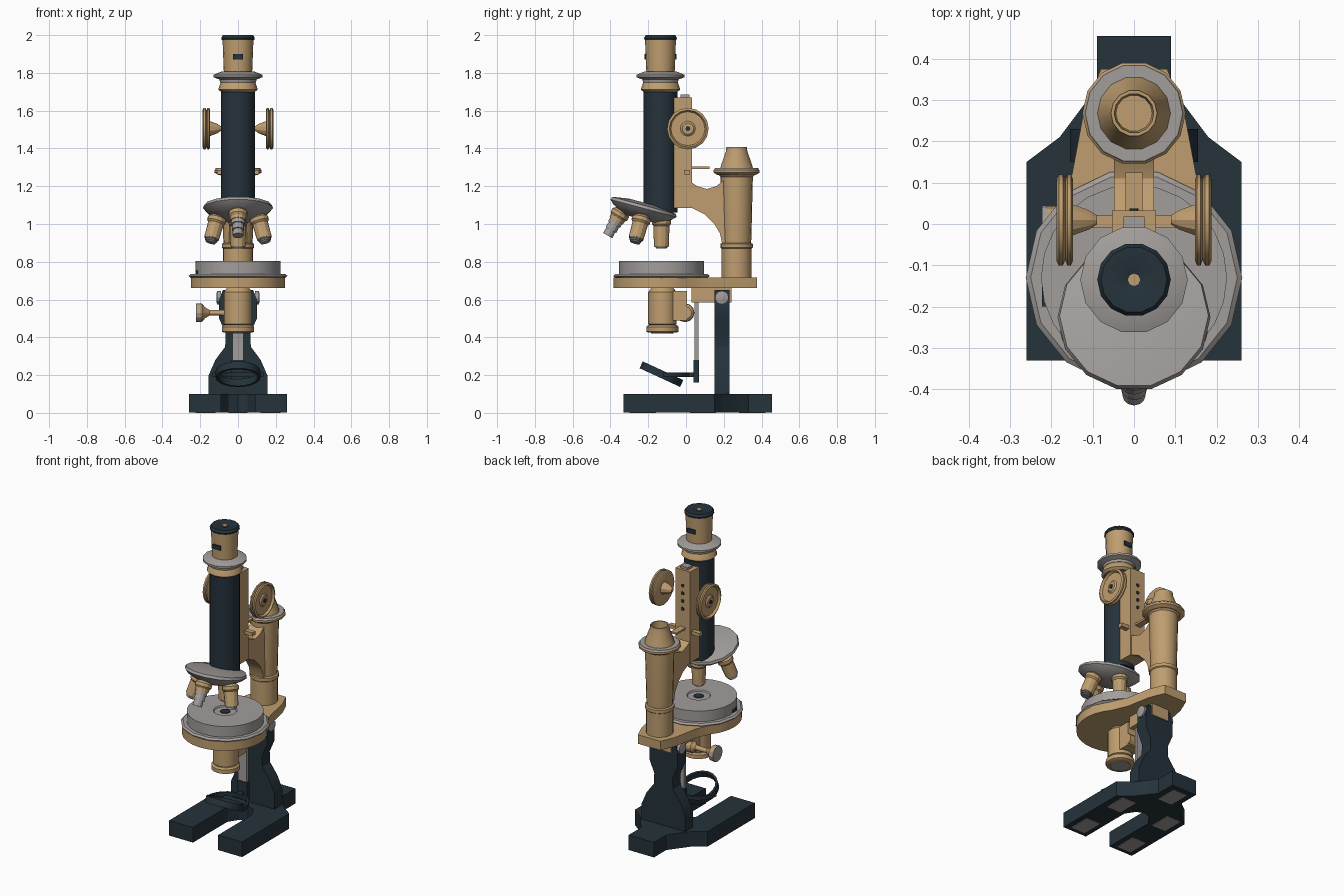
import bpy
import bmesh
from math import pi, sin, cos, radians
from mathutils import Vector

cube = bpy.data.objects.get("Cube")
if cube:
    bpy.data.objects.remove(cube)


def material(name, rgb):
    m = bpy.data.materials.new(name)
    m.use_nodes = True
    m.diffuse_color = (*rgb, 1)
    m.node_tree.nodes["Principled BSDF"].inputs["Base Color"].default_value = (*rgb, 1)
    return m


BRASS = material("brass", (0.52, 0.34, 0.16))
DARK = material("dark blue enamel", (0.018, 0.032, 0.043))
STEEL = material("grey steel", (0.36, 0.34, 0.33))
UP = Vector((0, 0, 1))
parts = []


def finish(name, bm, mat):
    bmesh.ops.recalc_face_normals(bm, faces=bm.faces)
    me = bpy.data.meshes.new(name)
    bm.to_mesh(me)
    bm.free()
    me.materials.append(mat)
    ob = bpy.data.objects.new(name, me)
    bpy.context.collection.objects.link(ob)
    parts.append(ob)
    return ob


def lathe(name, mat, loc, profile, axis=UP, segs=16, loop=False):
    """Revolve (radius, height) points; open profiles are closed onto the axis."""
    if not loop:
        profile = [(0, profile[0][1])] + profile + [(0, profile[-1][1])]
    bm = bmesh.new()
    vs = [bm.verts.new((r, 0, z)) for r, z in profile]
    es = [bm.edges.new(p) for p in zip(vs, vs[1:])]
    if loop:
        es.append(bm.edges.new((vs[-1], vs[0])))
    bmesh.ops.spin(bm, geom=vs + es, cent=(0, 0, 0), axis=UP, angle=2 * pi, steps=segs)
    bmesh.ops.remove_doubles(bm, verts=bm.verts, dist=0.0002)
    q = UP.rotation_difference(Vector(axis))
    for v in bm.verts:
        v.co = q @ v.co + Vector(loc)
    return finish(name, bm, mat)


def prism(name, mat, outline, axis, lo, hi):
    """Extrude a flat outline between lo and hi along x, y or z."""
    place = {"x": lambda a, b, t: (t, a, b), "y": lambda a, b, t: (a, t, b),
             "z": lambda a, b, t: (a, b, t)}[axis]
    bm = bmesh.new()
    face = bm.faces.new([bm.verts.new(place(a, b, lo)) for a, b in outline])
    ext = bmesh.ops.extrude_face_region(bm, geom=[face])["geom"]
    bmesh.ops.translate(bm, vec=place(0, 0, hi - lo),
                        verts=[g for g in ext if isinstance(g, bmesh.types.BMVert)])
    return finish(name, bm, mat)


def mirrored(half):
    return half + [(-a, b) for a, b in reversed(half) if a > 0]


def box(name, mat, x, y, z):
    return prism(name, mat, [(x[0], y[0]), (x[1], y[0]), (x[1], y[1]), (x[0], y[1])], "z", *z)


# Horseshoe foot with pads underneath
prism("foot", DARK, mirrored([(0, 0.1), (0.05, 0.08), (0.09, 0.02), (0.09, -0.33), (0.26, -0.33),
                              (0.26, 0.15), (0.18, 0.21), (0.12, 0.29), (0.09, 0.33),
                              (0.09, 0.455)]), "z", 0.003, 0.1)
for i, (x, y) in enumerate([(-0.175, -0.23), (0.175, -0.23), (-0.17, 0.09), (0.17, 0.09), (0, 0.35)]):
    box(f"foot_pad_{i}", STEEL, (x - 0.05, x + 0.05), (y - 0.07, y + 0.07), (0, 0.004))

# Pillar and tilting joint
prism("pillar", DARK, mirrored([(0.155, 0.1), (0.155, 0.2), (0.12, 0.28), (0.068, 0.35),
                                (0.065, 0.42), (0.1, 0.5), (0.1, 0.6), (0.08, 0.65)]), "y", 0.15, 0.23)
for s in (-1, 1):
    lathe(f"joint_cap_{s}", STEEL, (s * 0.1, 0.19, 0.61), [(0.036, -0.01), (0.036, 0.01), (0.02, 0.015)],
          (s, 0, 0), 12)
box("joint_block", BRASS, (-0.06, 0.06), (0.03, 0.24), (0.585, 0.67))

# Mirror rod, ring and fork
box("mirror_rod", STEEL, (-0.03, 0.03), (0.045, 0.065), (0.27, 0.66))
box("rod_end", DARK, (-0.035, 0.035), (0.04, 0.068), (0.16, 0.28))
lathe("mirror_ring", DARK, (0, -0.13, 0.205), [(0.118, -0.02), (0.118, 0.02), (0.105, 0.02), (0.105, -0.02)],
      (0, 0.42, 0.91), 20, True)
arc = [(r * cos(a), -0.12 + r * sin(a)) for r, a in
       [(0.135, pi * i / 12) for i in range(13)] + [(0.12, pi * i / 12) for i in range(12, -1, -1)]]
prism("mirror_fork", DARK, arc, "z", 0.19, 0.215)
box("fork_stem", DARK, (-0.015, 0.015), (0.005, 0.05), (0.19, 0.215))

# Stage plate and round stage
ring = [(0.25 * cos(radians(a)), -0.135 + 0.25 * sin(radians(a))) for a in range(-90, 41, 13)]
prism("stage_plate", BRASS, mirrored(ring + [(0.15, 0.12), (0.12, 0.28), (0.08, 0.375)]), "z", 0.66, 0.718)
stage = (0, -0.13, 0)
lathe("stage_flange", STEEL, stage, [(0.25, 0.715), (0.262, 0.725), (0.25, 0.735)], segs=14)
lathe("round_stage", STEEL, stage, [(0.225, 0.73), (0.225, 0.803), (0.07, 0.803), (0.065, 0.795)], segs=24)
lathe("stage_hole", DARK, stage, [(0.03, 0.794), (0.03, 0.799)], segs=10)
box("stage_clip", DARK, (-0.222, -0.185), (-0.2, -0.15), (0.725, 0.755))

# Condenser below the stage, with its focus knob
lathe("condenser", BRASS, (0, -0.125, 0), [(0.06, 0.46), (0.075, 0.47), (0.075, 0.64), (0.06, 0.66)])
lathe("condenser_ring", BRASS, (0, -0.125, 0), [(0.075, 0.425), (0.085, 0.43), (0.085, 0.455), (0.075, 0.465)])
lathe("condenser_lens", STEEL, (0, -0.125, 0), [(0.06, 0.42), (0.06, 0.43)])
box("condenser_bracket", BRASS, (-0.05, 0.05), (-0.07, 0.005), (0.49, 0.645))
lathe("condenser_knob", BRASS, (-0.05, -0.005, 0.53),
      [(0.035, -0.1), (0.035, 0.0), (0.016, 0.02), (0.014, 0.1), (0.03, 0.125), (0.048, 0.14), (0.048, 0.16)],
      (-1, 0, 0), 12)
lathe("condenser_knob_face", STEEL, (-0.21, -0.005, 0.53), [(0.05, 0), (0.05, 0.012)], (-1, 0, 0), 12)

# Column with flange and open conical cap
col = (0, 0.268, 0)
lathe("column", BRASS, col, [(0.08, 0.7), (0.08, 0.87), (0.086, 0.875), (0.086, 0.895), (0.076, 0.9),
                             (0.078, 0.92), (0.086, 1.25), (0.1, 1.265)], segs=20)
lathe("column_flange", BRASS, col, [(0.105, 1.26), (0.125, 1.272), (0.125, 1.285), (0.118, 1.292)], segs=14)
lathe("column_flange_top", STEEL, col, [(0.12, 1.29), (0.118, 1.296)], segs=14)
lathe("column_cap", BRASS, col, [(0.09, 1.29), (0.085, 1.31), (0.058, 1.385), (0.056, 1.408),
                                 (0.048, 1.408), (0.044, 1.34)], segs=14)

# Curved arm joining column and slide
prism("arm", BRASS, [(0.03, 1.22), (0.06, 1.2), (0.11, 1.185), (0.16, 1.2), (0.21, 1.24), (0.25, 1.24),
                     (0.25, 0.9), (0.19, 0.9), (0.18, 0.95), (0.15, 1.0), (0.1, 1.05), (0.03, 1.085)],
      "x", -0.048, 0.048)

# Focus slide and rack
box("focus_slide", BRASS, (-0.053, 0.053), (-0.08, 0.033), (1.085, 1.67))
box("focus_rack", STEEL, (-0.025, 0.025), (-0.03, 0.018), (1.6, 1.685))
box("slide_stop", BRASS, (-0.11, 0.11), (-0.01, 0.02), (1.262, 1.285))
box("stop_lever", BRASS, (-0.02, 0.02), (0.03, 0.125), (1.292, 1.304))
for i in range(4):
    lathe(f"slide_screw_{i}", DARK, (0, 0.032, 1.42 + 0.05 * i), [(0.011, 0), (0.011, 0.006)], (0, 1, 0), 8)

# Focus knobs with dished rims and inner hubs
for s in (-1, 1):
    lathe(f"focus_knob_{s}", BRASS, (s * 0.148, 0.01, 1.505),
          [(0.1, 0), (0.11, 0.005), (0.11, 0.013), (0.098, 0.018), (0.11, 0.024), (0.11, 0.034), (0.098, 0.04),
           (0.09, 0.026), (0.04, 0.026), (0.03, 0.034)], (s, 0, 0), 16)
    lathe(f"knob_hub_{s}", BRASS, (s * 0.09, 0.01, 1.505), [(0.012, 0), (0.025, 0.02), (0.04, 0.06)], (s, 0, 0), 10)
    lathe(f"knob_pin_{s}", DARK, (s * 0.18, 0.01, 1.505), [(0.013, 0), (0.013, 0.007)], (s, 0, 0), 8)

# Body tube and eyepiece
tube = (0, -0.135, 0)
lathe("body_tube", DARK, tube, [(0.09, 1.06), (0.09, 1.7)], segs=20)
lathe("tube_collar", BRASS, tube, [(0.09, 1.7), (0.105, 1.712), (0.092, 1.75), (0.08, 1.765)])
lathe("tube_flange", STEEL, tube, [(0.095, 1.75), (0.098, 1.765), (0.13, 1.777), (0.13, 1.79), (0.085, 1.808)], segs=14)
lathe("eyepiece", BRASS, tube, [(0.075, 1.8), (0.082, 1.98)])
lathe("eyepiece_cap", DARK, tube, [(0.086, 1.975), (0.089, 1.985), (0.08, 2.0), (0.03, 2.0), (0.018, 1.994)], segs=14)
lathe("eye_lens", BRASS, tube, [(0.015, 1.99), (0.015, 1.997)], segs=8)
for s in (-1, 1):
    y = -0.135 + s * 0.08
    box(f"eyepiece_plate_{s}", DARK, (-0.027, 0.027), (y - 0.004, y + 0.004), (1.872, 1.9))

# Tilted revolving nosepiece
lathe("nosepiece", STEEL, (0, -0.225, 1.085), [(0.09, -0.06), (0.165, -0.022), (0.185, -0.002), (0.18, 0.014),
                                               (0.09, 0.028)], (0, 0.26, 0.97), 14)


# Objectives splayed around it
def objective(name, base, direction, steel_from, length):
    lathe(name, BRASS, base, [(0.03, -0.02), (0.05, 0.0), (0.05, 0.02), (0.042, 0.03), (0.04, steel_from)],
          direction, 12)
    tip, r = [], 0.036
    for k in range(3):
        a = steel_from + (length - steel_from) * k / 3
        b = steel_from + (length - steel_from) * (k + 0.7) / 3
        tip += [(r, a), (r, b), (r - 0.007, b)]
        r -= 0.004
    lathe(name + "_tip", STEEL, base, tip, direction, 12)


objective("rear_objective", (0, -0.13, 1.02), (0, 0, -1), 0.14, 0.152)
objective("front_objective", (0, -0.345, 1.06), (0, -0.5, -0.87), 0.05, 0.15)
for s in (-1, 1):
    objective(f"side_objective_{s}", (s * 0.11, -0.235, 1.03), (s * 0.26, -0.26, -0.93), 0.115, 0.14)

# Smooth the round walls, keep the edges crisp
for ob in bpy.context.selected_objects:
    ob.select_set(False)
for ob in parts:
    ob.select_set(True)
bpy.context.view_layer.objects.active = parts[0]
bpy.ops.object.shade_smooth_by_angle(angle=radians(28))
